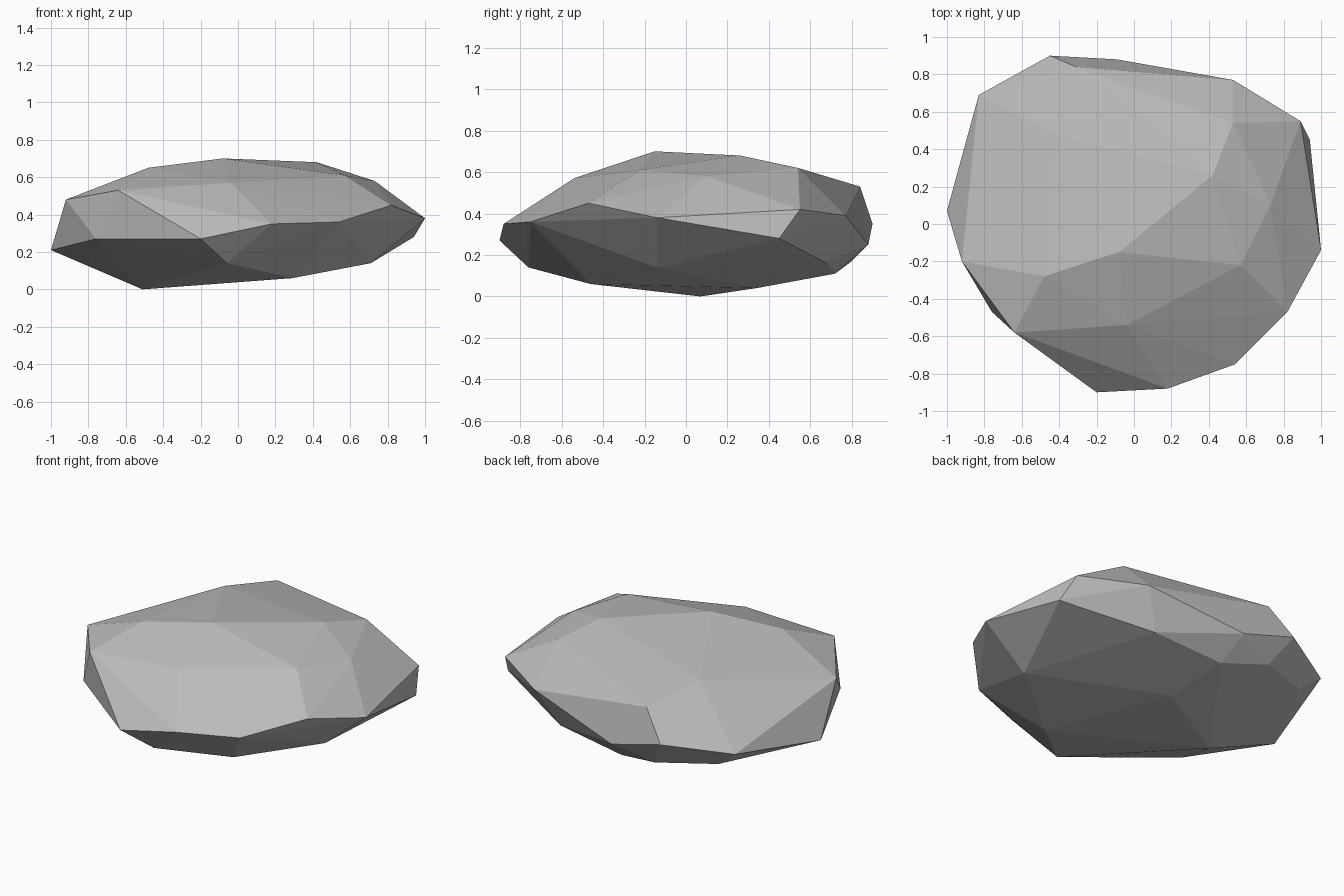
import bpy
import bmesh

default_cube = bpy.data.objects.get("Cube")
if default_cube:
    bpy.data.objects.remove(default_cube, do_unlink=True)

# Corners of the boulder, in hundredths of a unit, layer by layer
underside = [(-51, 7, 0), (0, 34, 4), (29, -46, 6), (71, -14, 14), (-6, -76, 14)]
back_undercut = [(41, 68, 16), (-5, 72, 11), (-34, 80, 17), (-69, 66, 20)]
rim = [
    (-45, 90, 35), (-9, 88, 25), (53, 77, 39), (89, 55, 42), (94, 45, 28),
    (100, -14, 38), (82, -47, 45), (54, -75, 36), (18, -88, 35),
    (-20, -90, 27), (-76, -47, 27), (-100, 7, 21), (-83, 69, 31),
]
shoulder = [
    (-31, 84, 53), (53, 54, 62), (73, 10, 58), (57, -22, 61),
    (-4, -54, 57), (-64, -58, 53), (-92, -20, 48),
]
crown = [(42, 26, 68), (-8, -15, 70), (-48, -28, 65), (-43, 48, 60)]


def flat_material(name, color):
    """Single flat colour, shown in the viewport and in renders."""
    material = bpy.data.materials.new(name)
    material.use_nodes = True
    material.diffuse_color = color
    shader = next(n for n in material.node_tree.nodes if n.type == 'BSDF_PRINCIPLED')
    shader.inputs["Base Color"].default_value = color
    shader.inputs["Roughness"].default_value = 0.9
    return material


def faceted_stone(name, layers, material):
    """Wrap the corner layers in a tight, flat-sided convex skin."""
    bm = bmesh.new()
    for layer in layers:
        for corner in layer:
            bm.verts.new([value / 100 for value in corner])
    result = bmesh.ops.convex_hull(bm, input=bm.verts)
    # Drop any corner that ended up inside the skin
    loose = [v for v in bm.verts if not v.link_faces]
    bmesh.ops.delete(bm, geom=loose, context='VERTS')
    bmesh.ops.recalc_face_normals(bm, faces=bm.faces)
    for face in bm.faces:
        face.smooth = False
    mesh = bpy.data.meshes.new(name)
    bm.to_mesh(mesh)
    bm.free()
    mesh.materials.append(material)
    stone = bpy.data.objects.new(name, mesh)
    bpy.context.collection.objects.link(stone)
    return stone


# Boulder
stone_grey = flat_material("stone_grey", (0.5, 0.5, 0.5, 1.0))
faceted_stone("boulder", [underside, back_undercut, rim, shoulder, crown], stone_grey)
